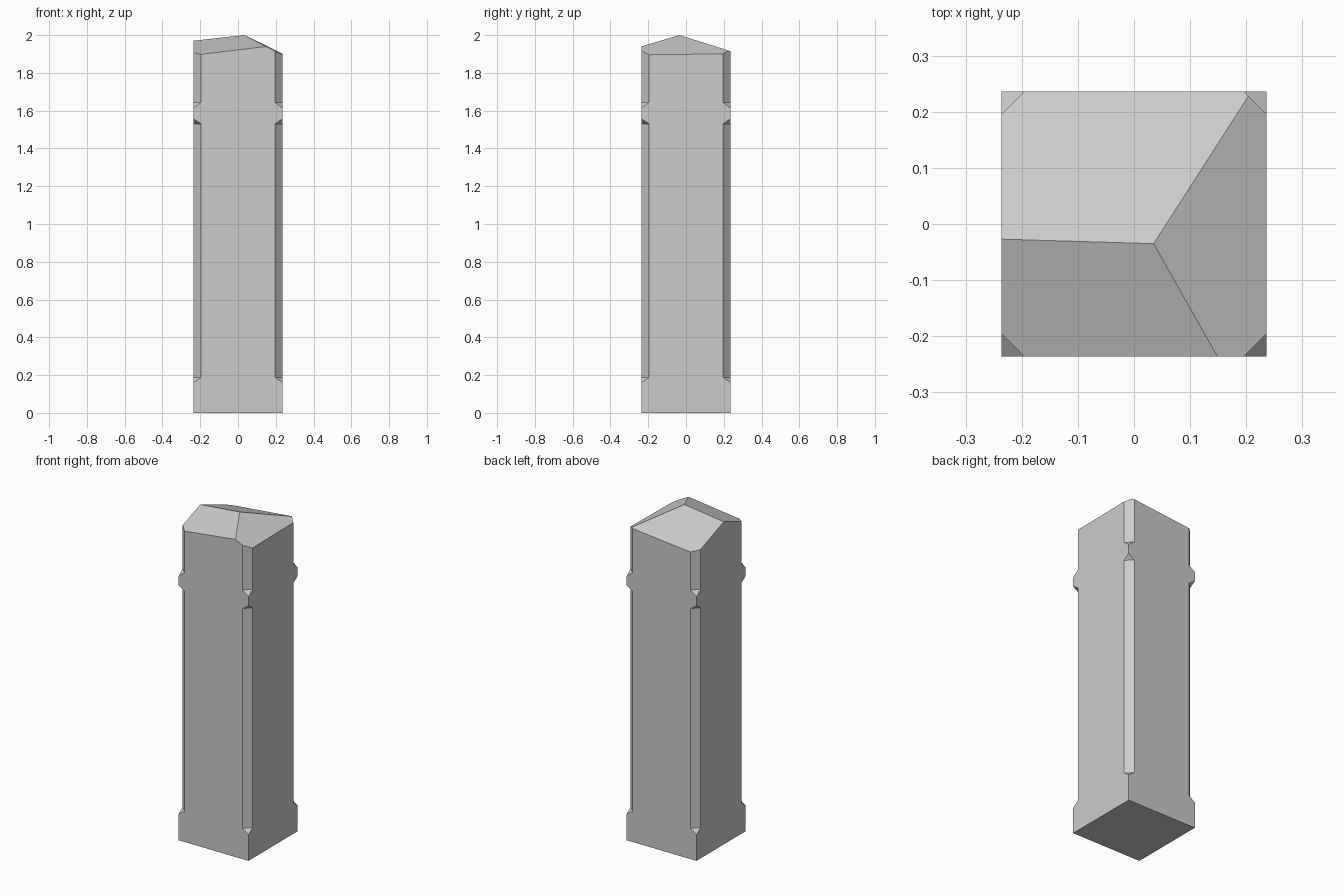
import bpy, bmesh
from mathutils import Vector

if "Cube" in bpy.data.objects:
    bpy.data.objects.remove(bpy.data.objects["Cube"])

HALF = 0.236      # half width of the square post
CUT = 0.04        # corner chamfer size
APEX = Vector((0.035, -0.035, 2.0))

# (height, chamfer) levels: square foot, chamfered shaft, square band, chamfered head
LEVELS = [(0, 0), (0.16, 0), (0.188, CUT), (1.53, CUT),
          (1.557, 0), (1.613, 0), (1.643, CUT), (2.1, CUT)]


def ring(bm, z, c):
    h, i = HALF, HALF - c
    pts = [(i, -h), (h, -i), (h, i), (i, h), (-i, h), (-h, i), (-h, -i), (-i, -h)]
    return [bm.verts.new((x, y, z)) for x, y in pts]


# Post body: loft the levels, then weld the corners where the chamfer is zero
bm = bmesh.new()
rings = [ring(bm, z, c) for z, c in LEVELS]
for a, b in zip(rings, rings[1:]):
    for k in range(8):
        n = (k + 1) % 8
        bm.faces.new((a[k], a[n], b[n], b[k]))
bm.faces.new(rings[0][::-1])
bm.faces.new(rings[-1])
bmesh.ops.remove_doubles(bm, verts=bm.verts[:], dist=0.0001)

# Hewn top: three sloping planes meeting at the apex (slopes in x and y)
for sx, sy in [(0.121, 0.368), (0.099, -0.377), (-0.508, 0.013)]:
    cut = bmesh.ops.bisect_plane(
        bm, geom=bm.verts[:] + bm.edges[:] + bm.faces[:], dist=1e-6,
        plane_co=APEX, plane_no=Vector((-sx, -sy, 1)).normalized(), clear_outer=True)
    rim = [e for e in cut["geom_cut"] if isinstance(e, bmesh.types.BMEdge)]
    bmesh.ops.contextual_create(bm, geom=rim)

# Merge coplanar strips into clean flat faces
bmesh.ops.dissolve_limit(bm, angle_limit=0.01, verts=bm.verts[:], edges=bm.edges[:])
bmesh.ops.recalc_face_normals(bm, faces=bm.faces[:])

mesh = bpy.data.meshes.new("post")
bm.to_mesh(mesh)
bm.free()
bpy.context.collection.objects.link(bpy.data.objects.new("post", mesh))
